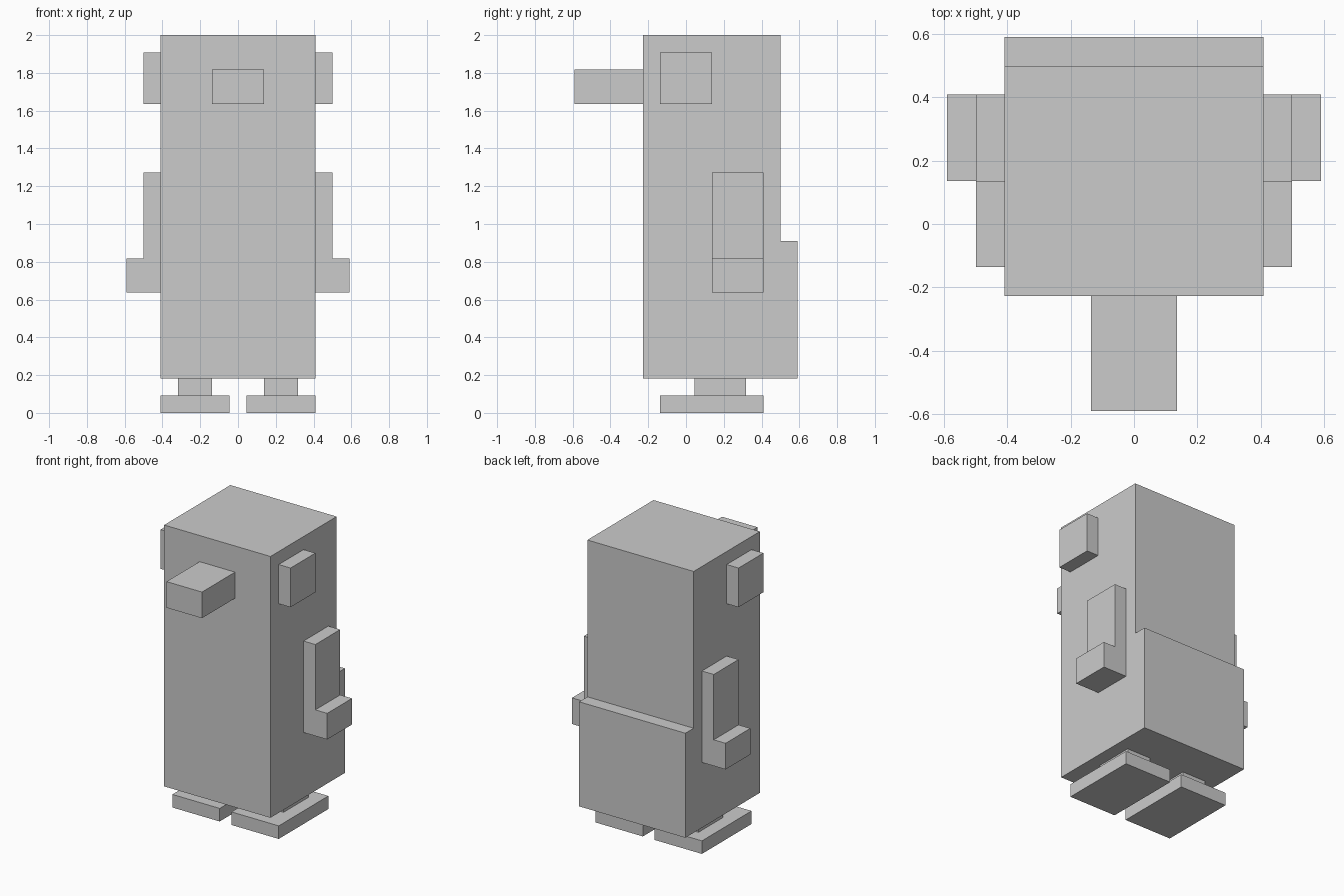
import bpy, bmesh
from mathutils import Vector

if "Cube" in bpy.data.objects:
    bpy.data.objects.remove(bpy.data.objects["Cube"])

U = 1 / 11  # the model sits on a grid of 22 units in height


def extrude_profile(name, points, offset):
    """Flat polygon (grid units) extruded along offset."""
    bm = bmesh.new()
    face = bm.faces.new([bm.verts.new(Vector(p) * U) for p in points])
    new = bmesh.ops.extrude_face_region(bm, geom=[face])["geom"]
    verts = [v for v in new if isinstance(v, bmesh.types.BMVert)]
    bmesh.ops.translate(bm, verts=verts, vec=Vector(offset) * U)
    bmesh.ops.recalc_face_normals(bm, faces=bm.faces)
    mesh = bpy.data.meshes.new(name)
    bm.to_mesh(mesh)
    bm.free()
    obj = bpy.data.objects.new(name, mesh)
    bpy.context.collection.objects.link(obj)
    return obj


def box(name, x, y, z):
    corners = [(x[0], y[0], z[0]), (x[1], y[0], z[0]),
               (x[1], y[1], z[0]), (x[0], y[1], z[0])]
    return extrude_profile(name, corners, (0, 0, z[1] - z[0]))


def mirror(obj):
    obj.modifiers.new("mirror", 'MIRROR').use_axis[0] = True


# Body with the stepped lower back
side = [(-2.5, 2), (6.5, 2), (6.5, 10), (5.5, 10), (5.5, 22), (-2.5, 22)]
extrude_profile("body", [(-4.5, y, z) for y, z in side], (9, 0, 0))

# Beak
box("beak", (-1.5, 1.5), (-6.5, -2.5), (18, 20))

# Eyes
mirror(box("eyes", (4.5, 5.5), (-1.5, 1.5), (18, 21)))

# Wings with flared tips
wing = [(4.5, 7), (6.5, 7), (6.5, 9), (5.5, 9), (5.5, 14), (4.5, 14)]
mirror(extrude_profile("wings", [(x, 1.5, z) for x, z in wing], (0, 3, 0)))

# Legs and feet
mirror(box("legs", (1.5, 3.5), (0.5, 3.5), (1, 2)))
mirror(box("feet", (0.5, 4.5), (-1.5, 4.5), (0, 1)))
